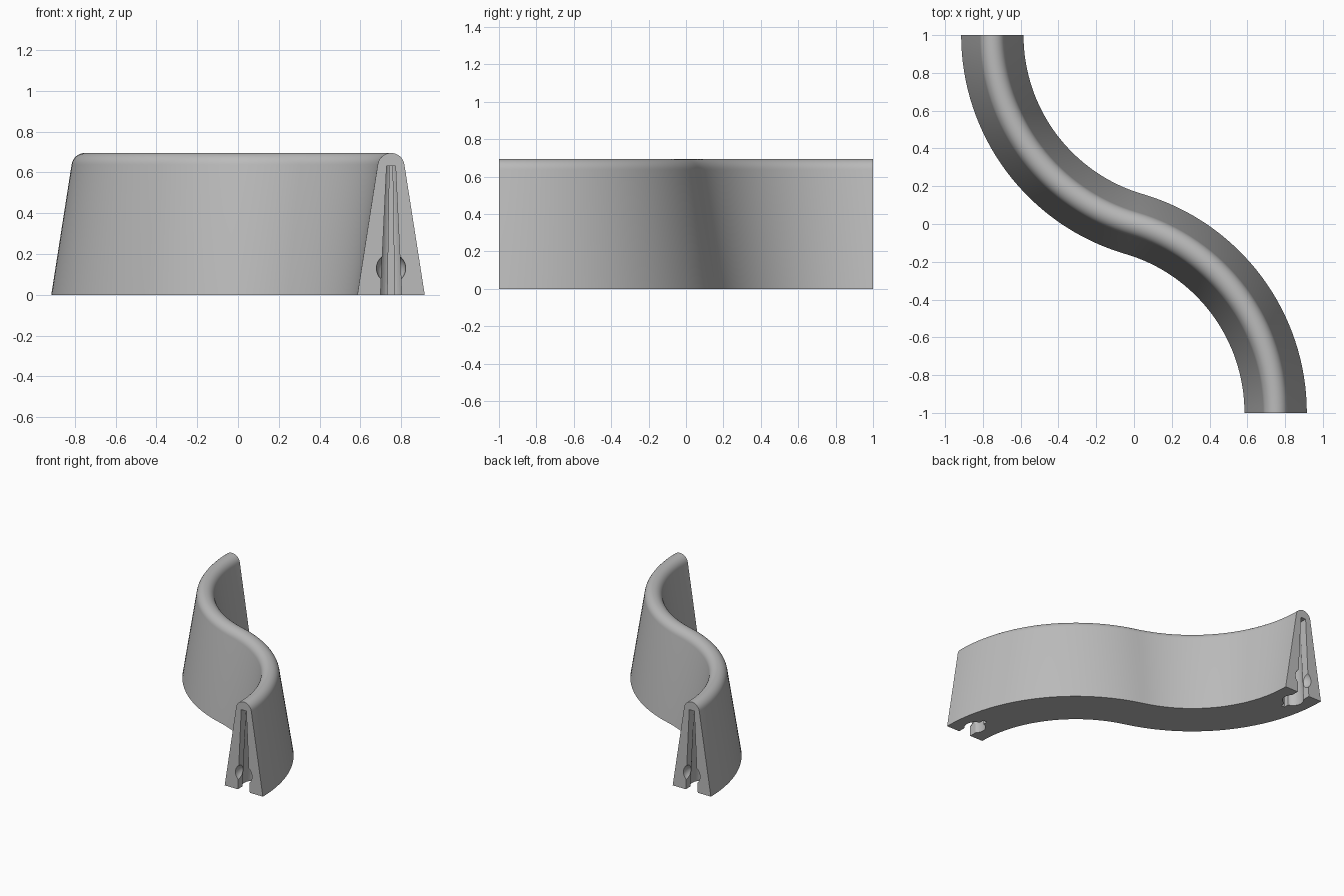
import bpy, bmesh
from math import sin, cos, asin, acos, pi
from mathutils import Matrix, Vector

if "Cube" in bpy.data.objects:
    bpy.data.objects.remove(bpy.data.objects["Cube"])

END_X, HEIGHT, HALF_BASE, TOP_R = 0.75, 0.695, 0.165, 0.066
STEPS = 32

grey = bpy.data.materials.new("plain grey")
grey.use_nodes = True
colour = (0.5, 0.5, 0.5, 1)
grey.diffuse_color = colour
grey.node_tree.nodes["Principled BSDF"].inputs["Base Color"].default_value = colour


def loft(name, rings):
    """Closed solid through rings of points, capped at both ends."""
    bm = bmesh.new()
    loops = [[bm.verts.new(p) for p in ring] for ring in rings]
    n = len(loops[0])
    for a, b in zip(loops, loops[1:]):
        for i in range(n):
            j = (i + 1) % n
            bm.faces.new((a[i], a[j], b[j], b[i]))
    bm.faces.new(loops[0])
    bm.faces.new(loops[-1])
    bmesh.ops.recalc_face_normals(bm, faces=bm.faces)
    return finish(name, bm)


def finish(name, bm):
    mesh = bpy.data.meshes.new(name)
    bm.to_mesh(mesh)
    bm.free()
    obj = bpy.data.objects.new(name, mesh)
    bpy.context.collection.objects.link(obj)
    mesh.materials.append(grey)
    return obj


# Tapered wall section with a rounded crest
section = [(HALF_BASE, 0)]
for i in range(17):
    a = 0.14 + (pi - 0.28) * i / 16
    section.append((TOP_R * cos(a), HEIGHT - TOP_R + TOP_R * sin(a)))
section.append((-HALF_BASE, 0))

# S-shaped path: one arc, then the same arc turned half a revolution
cx = (END_X ** 2 - 1) / (2 * END_X)
radius = END_X - cx
sweep = acos(-cx / radius)
path = []
for i in range(STEPS + 1):
    a = sweep * i / STEPS
    path.append((Vector((cx + radius * cos(a), -1 + radius * sin(a), 0)),
                 Vector((cos(a), sin(a), 0))))
path += [(-p, n) for p, n in reversed(path[:-1])]
wall = loft("curved_wall", [[p + n * u + Vector((0, 0, z)) for u, z in section]
                            for p, n in path])

# Keyhole slot outline: neck, round chamber, thin slit behind
NECK, BULB, SLIT, NECK_LEN, DEPTH = 0.052, 0.076, 0.017, 0.06, 0.23
a0, a1 = asin(NECK / BULB), pi - asin(SLIT / BULB)
bulb_y = NECK_LEN + BULB * cos(a0)
side = [(NECK, -0.03)]
for i in range(13):
    a = a0 + (a1 - a0) * i / 12
    side.append((BULB * sin(a), bulb_y - BULB * cos(a)))
side.append((SLIT, DEPTH))
outline = side + [(-u, d) for u, d in reversed(side)]


def slot_ring(z):
    k = 1 - 0.58 * z / 0.63
    return [Vector((END_X + u * k, -1 + d, z)) for u, d in outline]


def ball():
    bm = bmesh.new()
    bmesh.ops.create_uvsphere(bm, u_segments=32, v_segments=16, radius=0.072,
                              matrix=Matrix.Translation((END_X, -1, 0.13)))
    return finish("snap_socket_cutter", bm)


# Cut a slot and a round snap socket into each end
for turn in (0, pi):
    for cutter in (loft("slot_cutter", [slot_ring(-0.03), slot_ring(0.63)]), ball()):
        cutter.data.transform(Matrix.Rotation(turn, 4, "Z"))
        cutter.hide_render = True
        mod = wall.modifiers.new("cut", "BOOLEAN")
        mod.operation, mod.solver, mod.object = "DIFFERENCE", "EXACT", cutter
        bpy.context.view_layer.objects.active = wall
        bpy.ops.object.modifier_apply(modifier=mod.name)
        bpy.data.objects.remove(cutter)

bpy.ops.object.select_all(action="DESELECT")
wall.select_set(True)
bpy.context.view_layer.objects.active = wall
bpy.ops.object.shade_smooth_by_angle(angle=0.5)
